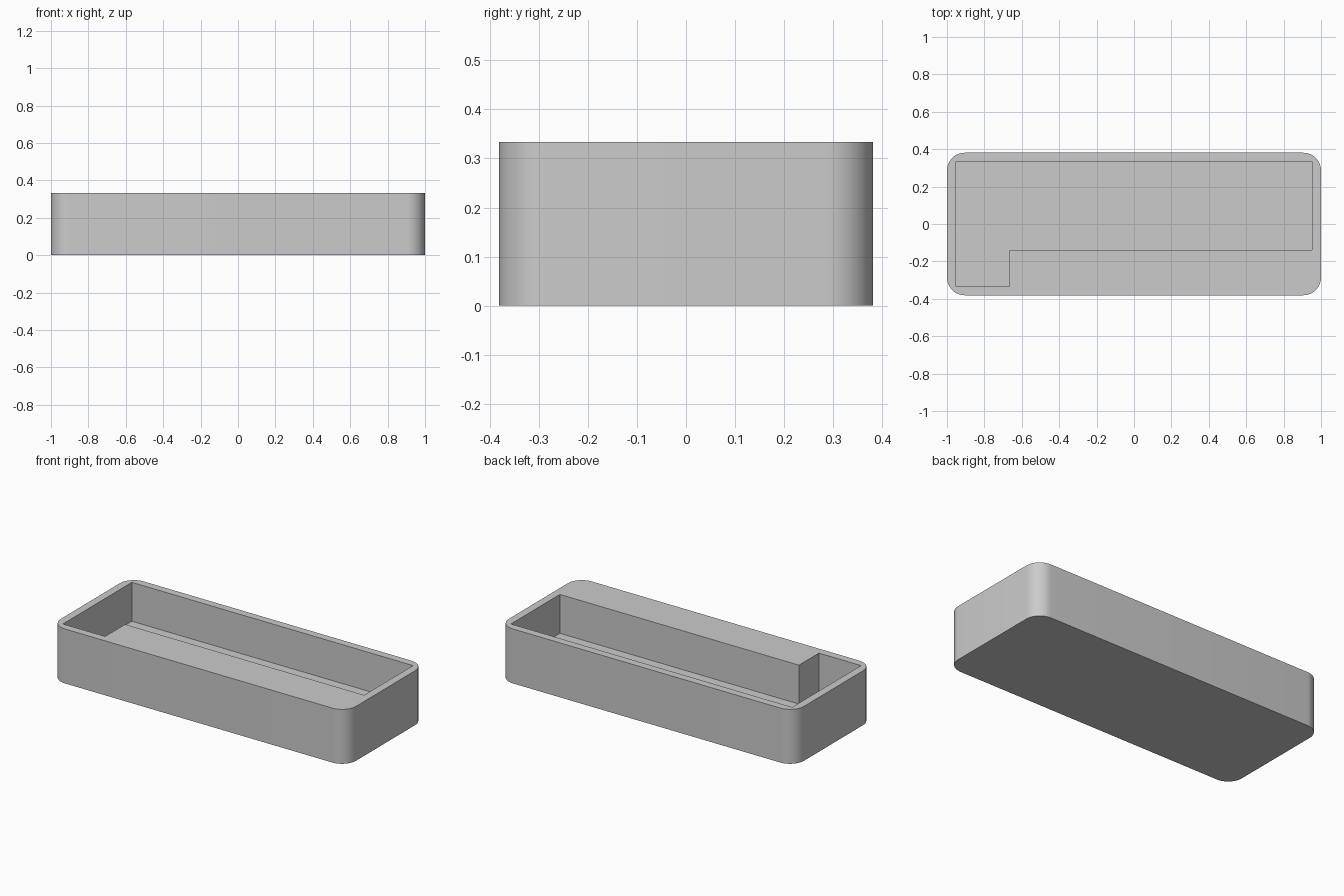
import bpy
import bmesh
from math import cos, sin, pi

if "Cube" in bpy.data.objects:
    bpy.data.objects.remove(bpy.data.objects["Cube"])

UNIT = 1 / 21                      # wall thickness
HALF_X, HALF_Y = 21 * UNIT, 8 * UNIT
HEIGHT, FLOOR, RADIUS = 7 * UNIT, 2 * UNIT, 2 * UNIT
STEPS = 12                         # segments per rounded corner

grey = bpy.data.materials.new("plain grey")
grey.use_nodes = True
colour = (0.6, 0.6, 0.6, 1)
grey.diffuse_color = colour
grey.node_tree.nodes["Principled BSDF"].inputs["Base Color"].default_value = colour


def prism(name, outline, bottom, top):
    """Upright solid with the given plan outline."""
    bm = bmesh.new()
    face = bm.faces.new([bm.verts.new((x, y, bottom)) for x, y in outline])
    result = bmesh.ops.extrude_face_region(bm, geom=[face])
    verts = [v for v in result["geom"] if isinstance(v, bmesh.types.BMVert)]
    bmesh.ops.translate(bm, verts=verts, vec=(0, 0, top - bottom))
    bmesh.ops.recalc_face_normals(bm, faces=bm.faces)
    mesh = bpy.data.meshes.new(name)
    bm.to_mesh(mesh)
    bm.free()
    mesh.materials.append(grey)
    obj = bpy.data.objects.new(name, mesh)
    bpy.context.collection.objects.link(obj)
    return obj


# Outer block with rounded upright corners
outline = []
for quarter, (sx, sy) in enumerate([(1, 1), (-1, 1), (-1, -1), (1, -1)]):
    for i in range(STEPS + 1):
        a = (quarter + i / STEPS) * pi / 2
        outline.append((sx * (HALF_X - RADIUS) + RADIUS * cos(a),
                        sy * (HALF_Y - RADIUS) + RADIUS * sin(a)))
tray = prism("tray", outline, 0, HEIGHT)

# L-shaped pocket, open at the top
px, py = HALF_X - UNIT, HALF_Y - UNIT
step_x, step_y = -14 * UNIT, -0.14
pocket = prism("pocket_cutter", [(-px, -py), (step_x, -py), (step_x, step_y),
                                 (px, step_y), (px, py), (-px, py)],
               FLOOR, HEIGHT + UNIT)
pocket.hide_render = True

cut = tray.modifiers.new("pocket", 'BOOLEAN')
cut.operation = 'DIFFERENCE'
cut.solver = 'EXACT'
cut.object = pocket

# Apply the cut, then smooth the rounded corners only
bpy.ops.object.select_all(action='DESELECT')
tray.select_set(True)
bpy.context.view_layer.objects.active = tray
bpy.ops.object.modifier_apply(modifier=cut.name)
bpy.data.objects.remove(pocket)
bpy.ops.object.shade_smooth_by_angle(angle=pi / 6)
